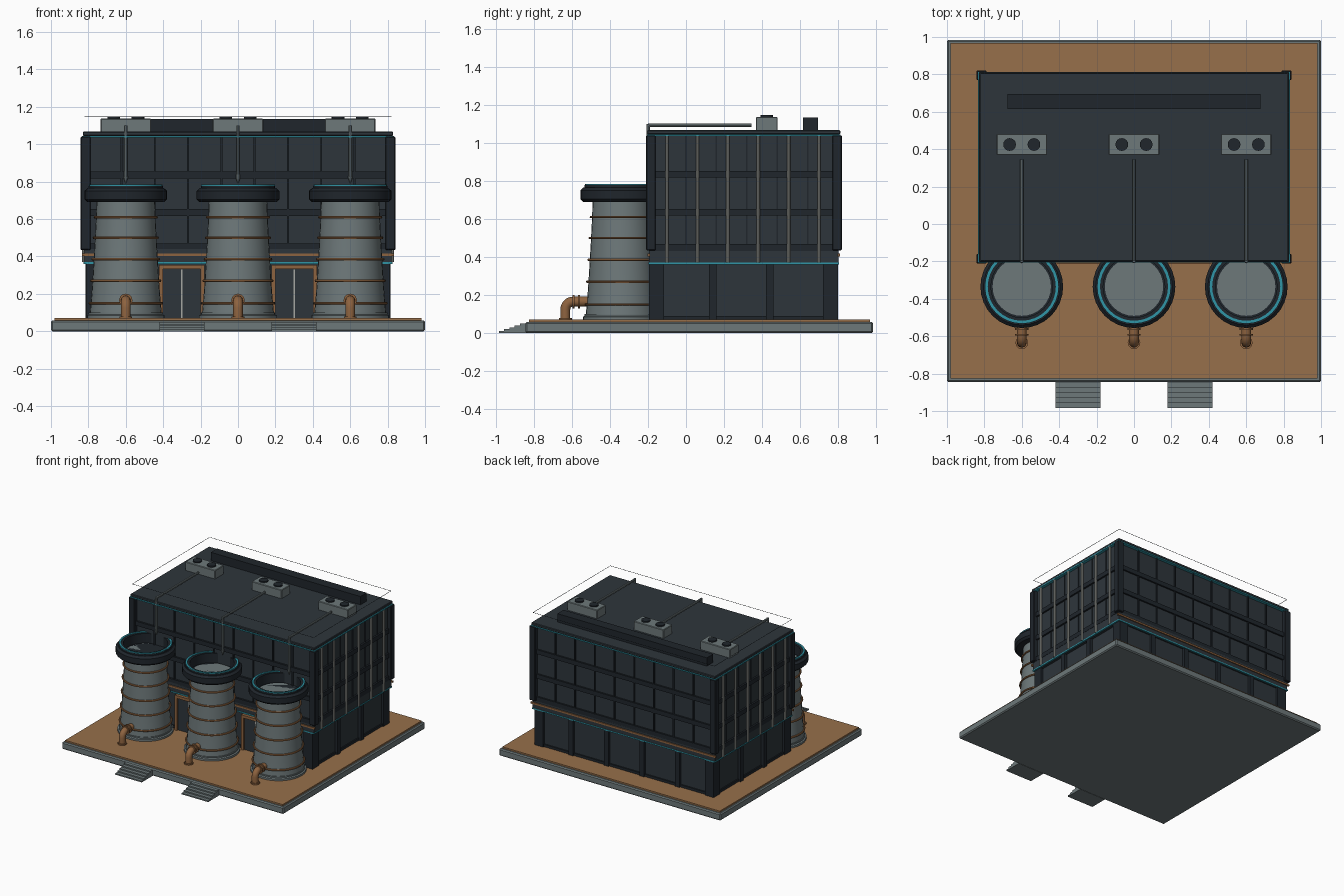
import bpy, bmesh, math
from mathutils import Vector

if "Cube" in bpy.data.objects:
    bpy.data.objects.remove(bpy.data.objects["Cube"])


def mat(name, rgb):
    m = bpy.data.materials.new(name)
    m.diffuse_color = (*rgb, 1)
    m.use_nodes = True
    m.node_tree.nodes["Principled BSDF"].inputs["Base Color"].default_value = m.diffuse_color
    return m


WALL = mat("dark_wall", (0.027, 0.036, 0.044))
TRIM = mat("black_trim", (0.014, 0.019, 0.025))
STEEL = mat("grey_steel", (0.155, 0.19, 0.195))
PALE = mat("pale_metal", (0.38, 0.39, 0.36))
BROWN = mat("brown_paving", (0.31, 0.16, 0.07))
COPPER = mat("copper", (0.27, 0.125, 0.05))
TEAL = mat("teal_light", (0.03, 0.30, 0.38))


def finish(name, bm, m, smooth=False):
    bmesh.ops.recalc_face_normals(bm, faces=bm.faces)
    me = bpy.data.meshes.new(name)
    bm.to_mesh(me)
    bm.free()
    me.materials.append(m)
    ob = bpy.data.objects.new(name, me)
    bpy.context.collection.objects.link(ob)
    if smooth:
        bpy.ops.object.select_all(action='DESELECT')
        ob.select_set(True)
        bpy.context.view_layer.objects.active = ob
        bpy.ops.object.shade_smooth_by_angle(angle=math.radians(35))
    return ob


def boxes(name, m, items, bevel=0):
    """Each item is x0, x1, y0, y1, z0, z1."""
    bm = bmesh.new()
    for x0, x1, y0, y1, z0, z1 in items:
        vs = bmesh.ops.create_cube(bm, size=1)["verts"]
        for v in vs:
            v.co = Vector(((x0 + x1) / 2 + v.co.x * (x1 - x0),
                           (y0 + y1) / 2 + v.co.y * (y1 - y0),
                           (z0 + z1) / 2 + v.co.z * (z1 - z0)))
    if bevel:
        bmesh.ops.bevel(bm, geom=bm.edges[:], offset=bevel, segments=1, affect='EDGES')
    return finish(name, bm, m)


def lathe(name, m, prof, x, y, closed=False, n=32):
    """Spin an (r, z) profile about a vertical axis."""
    bm = bmesh.new()
    rings = [[bm.verts.new((x + r * math.cos(2 * math.pi * i / n),
                            y + r * math.sin(2 * math.pi * i / n), z))
              for i in range(n)] for r, z in prof]
    pairs = list(zip(rings, rings[1:])) + ([(rings[-1], rings[0])] if closed else [])
    for a, b in pairs:
        for i in range(n):
            j = (i + 1) % n
            bm.faces.new((a[i], a[j], b[j], b[i]))
    if not closed:
        bm.faces.new(rings[0])
        bm.faces.new(rings[-1])
    return finish(name, bm, m, True)


def torus(name, m, x, y, z, R, r):
    prof = [(R + r * math.cos(k * math.pi / 3), z + r * math.sin(k * math.pi / 3)) for k in range(6)]
    return lathe(name, m, prof, x, y, True)


def tube(name, m, pts, r, n=12):
    """Sweep a circle along a path lying in a plane of constant x."""
    pts = [Vector(p) for p in pts]
    bm = bmesh.new()
    rings = []
    side = Vector((1, 0, 0))
    for i, p in enumerate(pts):
        d = (pts[min(i + 1, len(pts) - 1)] - pts[max(i - 1, 0)]).normalized()
        up = side.cross(d)
        rings.append([bm.verts.new(p + r * (math.cos(2 * math.pi * k / n) * side +
                                            math.sin(2 * math.pi * k / n) * up)) for k in range(n)])
    for a, b in zip(rings, rings[1:]):
        for k in range(n):
            j = (k + 1) % n
            bm.faces.new((a[k], a[j], b[j], b[k]))
    bm.faces.new(rings[0])
    bm.faces.new(rings[-1])
    return finish(name, bm, m, True)


def band(x, y0, y1, z0, z1, t=0.012):
    """Four thin strips forming a rectangular belt."""
    return [(-x, x, y0, y0 + t, z0, z1), (-x, x, y1 - t, y1, z0, z1),
            (-x, -x + t, y0, y1, z0, z1), (x - t, x, y0, y1, z0, z1)]


# Ground slab, paving and entry steps
boxes("base_slab", STEEL, [(-1, 1, -0.845, 0.985, 0, 0.058)], 0.008)
boxes("paving", BROWN, [(-0.982, 0.982, -0.827, 0.967, 0.05, 0.07)])
boxes("entry_steps", STEEL, [(c - 0.12, c + 0.12, -0.985 + 0.028 * i, -0.84, 0.01 * i, 0.01 * (i + 1))
                             for c in (-0.3, 0.3) for i in range(5)])

# Lower storey with plinth and pilasters
boxes("lower_storey", WALL, [(-0.79, 0.79, -0.18, 0.78, 0.06, 0.37)])
boxes("plinth", TRIM, [(-0.80, 0.80, -0.19, 0.79, 0.06, 0.09)])
pil = [(s * 0.77 - 0.04, s * 0.77 + 0.04, y - 0.04, y + 0.04, 0.07, 0.365)
       for s in (-1, 1) for y in (-0.155, 0.76)]
pil += [(s * 0.795 - 0.02, s * 0.795 + 0.02, y - 0.02, y + 0.02, 0.07, 0.365)
        for s in (-1, 1) for y in (0.14, 0.44)]
pil += [(x - 0.02, x + 0.02, 0.77, 0.80, 0.07, 0.365) for x in (-0.48, -0.16, 0.16, 0.48)]
boxes("pilasters", TRIM, pil)

# Upper storey, belts and corner posts
boxes("upper_storey", WALL, [(-0.81, 0.81, -0.18, 0.79, 0.36, 1.045)])
boxes("lower_belt", WALL, band(0.822, -0.195, 0.803, 0.37, 0.44, 0.02))
boxes("lower_light_strip", TEAL, band(0.825, -0.198, 0.806, 0.36, 0.37))
boxes("upper_light_strip", TEAL, band(0.834, -0.206, 0.814, 1.036, 1.045, 0.03))
boxes("copper_strip", COPPER, [(-0.835, 0.835, -0.203, -0.19, 0.403, 0.417),
                               (-0.835, 0.835, 0.798, 0.811, 0.403, 0.417)])
boxes("corner_posts", TRIM, [(s * 0.815 - 0.027, s * 0.815 + 0.027, y - 0.025, y + 0.025, 0.435, 1.04)
                             for s in (-1, 1) for y in (-0.185, 0.795)], 0.004)

# Wall grid: horizontal beams and slim vertical ribs
beams = []
for z in (0.45, 0.635, 0.835):
    beams += band(0.824, -0.195, 0.803, z - 0.018, z + 0.018, 0.02)
boxes("wall_beams", TRIM, beams)
boxes("wall_ribs", TRIM, [(x - 0.005, x + 0.005, y0, y1, 0.44, 1.04)
                          for x in [0.178 * (i - 3.5) for i in range(8)]
                          for y0, y1 in ((-0.19, -0.17), (0.78, 0.80))])
boxes("side_seams", TRIM, [(s * 0.81 - 0.005, s * 0.81 + 0.005, y - 0.004, y + 0.004, 0.44, 1.04)
                           for s in (-1, 1) for y in [0.16 * i for i in range(5)]])
for s in (-1, 1):
    for i in range(6):
        y = -0.1 + 0.16 * i
        lathe("side_pipe", PALE, [(0.009, 0.37), (0.009, 1.04)], s * 0.825, y, n=10)

# Roof plate, long duct and perimeter wire
boxes("roof", WALL, [(-0.83, 0.83, -0.203, 0.812, 1.045, 1.067)], 0.004)
boxes("roof_duct", TRIM, [(-0.675, 0.675, 0.615, 0.695, 1.06, 1.135)])
boxes("perimeter_wire", TRIM, band(0.82, -0.195, 0.805, 1.146, 1.148, 0.002))

# Doors with copper frames
for c in (-0.3, 0.3):
    boxes("door_leaf", WALL, [(c - 0.1, c + 0.1, -0.2, -0.17, 0.07, 0.335)])
    boxes("door_seam", PALE, [(c - 0.004, c + 0.004, -0.205, -0.19, 0.07, 0.33)])
    boxes("door_frame", COPPER, [(c - 0.122, c - 0.1, -0.215, -0.17, 0.07, 0.355),
                                 (c + 0.1, c + 0.122, -0.215, -0.17, 0.07, 0.355),
                                 (c - 0.1, c + 0.1, -0.215, -0.17, 0.333, 0.355)])


def tower_radius(z):
    t = (z - 0.1) / 0.6
    return 0.192 - 0.038 * t ** 0.8 + 0.01 * max(0, t - 0.8)


TY = -0.335
for cx in (-0.6, 0, 0.6):
    # Cooling tower body with stepped foot
    prof = [(0.208, 0.065), (0.208, 0.085), (0.198, 0.09), (0.198, 0.1)]
    prof += [(tower_radius(z), z) for z in (0.1, 0.2, 0.3, 0.4, 0.5, 0.6, 0.7)]
    lathe("tower_body", STEEL, prof, cx, TY)
    # Hollow collar and rim
    lathe("tower_collar", TRIM, [(0.15, 0.69), (0.205, 0.69), (0.221, 0.705), (0.221, 0.75),
                                 (0.205, 0.765), (0.198, 0.765), (0.198, 0.778), (0.165, 0.778),
                                 (0.165, 0.70)], cx, TY)
    lathe("rim_light", TEAL, [(0.182, 0.772), (0.197, 0.772), (0.197, 0.784), (0.182, 0.784)], cx, TY, True)
    # Copper hoops
    for z in (0.15, 0.27, 0.385, 0.5, 0.61):
        torus("tower_hoop", COPPER, cx, TY, z, tower_radius(z) + 0.006, 0.007)
    # Outlet pipe with elbow and flanges
    elbow = [(cx, -0.595 - 0.04 * math.sin(a), 0.125 + 0.04 * math.cos(a))
             for a in [k * math.pi / 10 for k in range(6)]]
    tube("outlet_pipe", COPPER, [(cx, -0.5, 0.165)] + elbow + [(cx, -0.635, 0.065)], 0.026)
    for y in (-0.592, -0.562):
        tube("outlet_flange", COPPER, [(cx, y - 0.005, 0.165), (cx, y + 0.005, 0.165)], 0.036)
    lathe("outlet_foot", COPPER, [(0.034, 0.065), (0.034, 0.08)], cx, -0.635, n=12)
    # Rooftop fan unit
    boxes("fan_unit", STEEL, [(cx - 0.135, cx + 0.135, 0.368, 0.482, 1.06, 1.137)], 0.004)
    for dx in (-0.065, 0.065):
        lathe("fan", TRIM, [(0.034, 1.12), (0.034, 1.147)], cx + dx, 0.425, n=16)
    # Roof pipe and drop pipe
    tube("roof_pipe", STEEL, [(cx, 0.345, 1.093), (cx, -0.2, 1.093)], 0.009, 8)
    lathe("drop_pipe", STEEL, [(0.002, 0.79), (0.012, 0.82), (0.009, 0.84), (0.009, 1.1)], cx, -0.198, n=8)
